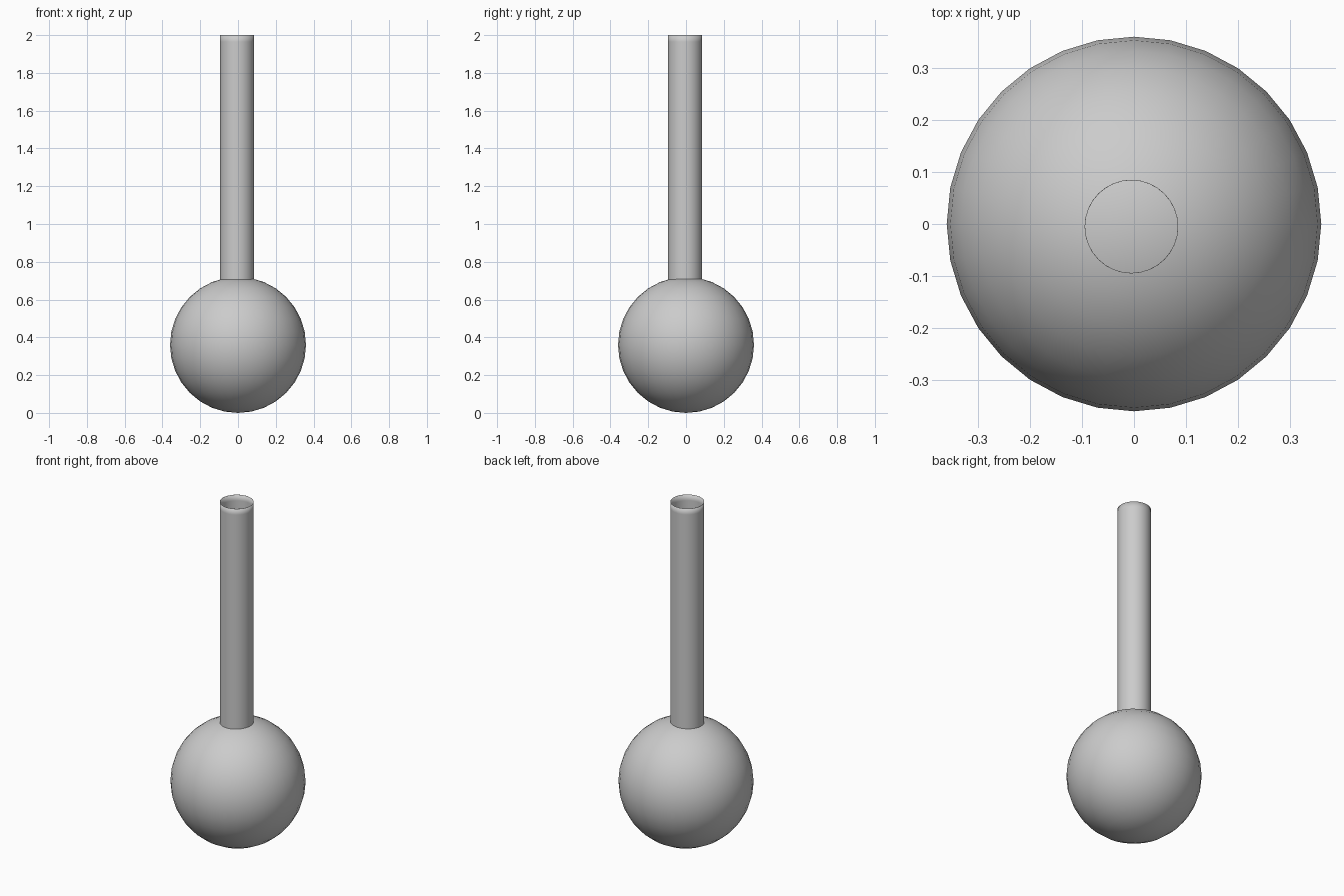
import bpy, bmesh, math

if "Cube" in bpy.data.objects:
    bpy.data.objects.remove(bpy.data.objects["Cube"])

SIDES = 32


def lathe(name, profile, centre):
    """Spin a (radius, z) profile around a vertical axis, smooth shaded."""
    bm = bmesh.new()
    rings = []
    for r, z in profile:
        rings.append([bm.verts.new((r * math.cos(2 * math.pi * i / SIDES),
                                    r * math.sin(2 * math.pi * i / SIDES), z))
                      for i in range(SIDES)])
    for a, b in zip(rings, rings[1:]):
        for i in range(SIDES):
            j = (i + 1) % SIDES
            bm.faces.new((a[i], a[j], b[j], b[i])).smooth = True
    mesh = bpy.data.meshes.new(name)
    bm.to_mesh(mesh)
    bm.free()
    obj = bpy.data.objects.new(name, mesh)
    obj.location = (centre[0], centre[1], 0)
    bpy.context.collection.objects.link(obj)
    return obj


# Round bulb at the bottom
bpy.ops.mesh.primitive_uv_sphere_add(segments=SIDES, ring_count=16,
                                     radius=0.36, location=(0, 0, 0.36))
bpy.context.object.name = "bulb"
bpy.ops.object.shade_smooth()

# Thin open neck, slightly off centre, with a soft shaded rim
R, WALL = 0.09, 0.001
lathe("neck", [(R, 0.69), (R, 1.965), (R, 2.0),
               (R - WALL, 2.0), (R - WALL, 1.965), (R - WALL, 0.69)],
      (-0.005, -0.005))
